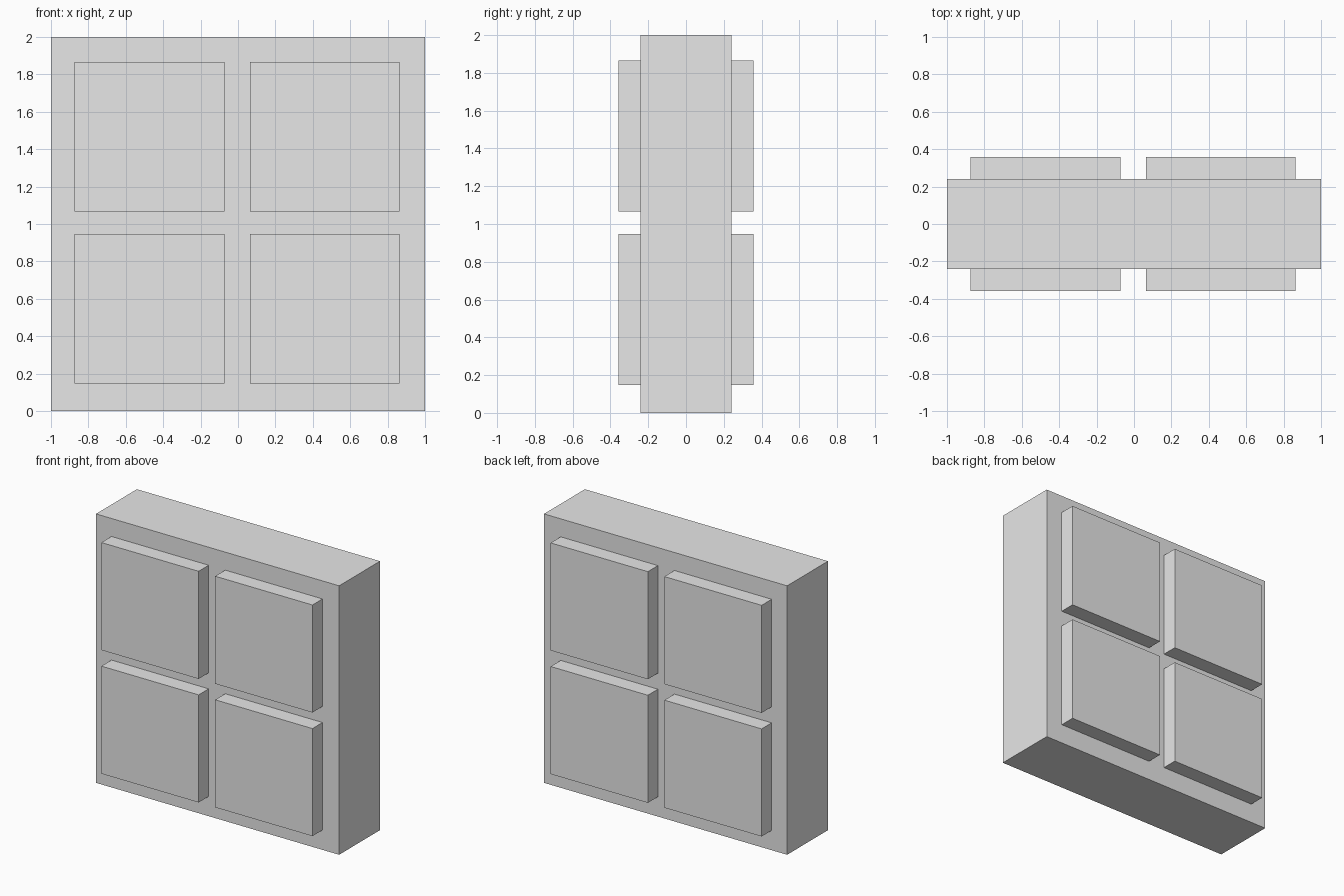
import bpy

# Remove the default cube
default = bpy.data.objects.get("Cube")
if default:
    bpy.data.objects.remove(default, do_unlink=True)

# Single flat material
grey = bpy.data.materials.new("light_grey")
grey.use_nodes = True
colour = (0.8, 0.8, 0.8, 1.0)
grey.diffuse_color = colour
grey.node_tree.nodes["Principled BSDF"].inputs["Base Color"].default_value = colour


def box(name, centre, size):
    """Add a flat-faced box with its scale applied."""
    bpy.ops.mesh.primitive_cube_add(size=1, location=centre)
    obj = bpy.context.object
    obj.name = name
    obj.scale = size
    bpy.ops.object.transform_apply(location=False, rotation=False, scale=True)
    obj.data.materials.append(grey)
    return obj


# Main slab
HALF_DEPTH = 0.24
RELIEF = 0.118
box("slab", (0, 0, 1), (2, 2 * HALF_DEPTH, 2))

# Four raised square panels on the front and on the back
PANEL = 0.8
for side, y_sign in (("front", -1), ("back", 1)):
    for row, z in (("lower", 0.547), ("upper", 1.466)):
        for column, x in (("right", -0.473), ("left", 0.463)):
            box(f"{side}_{row}_{column}_panel",
                (x, y_sign * (HALF_DEPTH + RELIEF / 2), z),
                (PANEL, RELIEF, PANEL))
